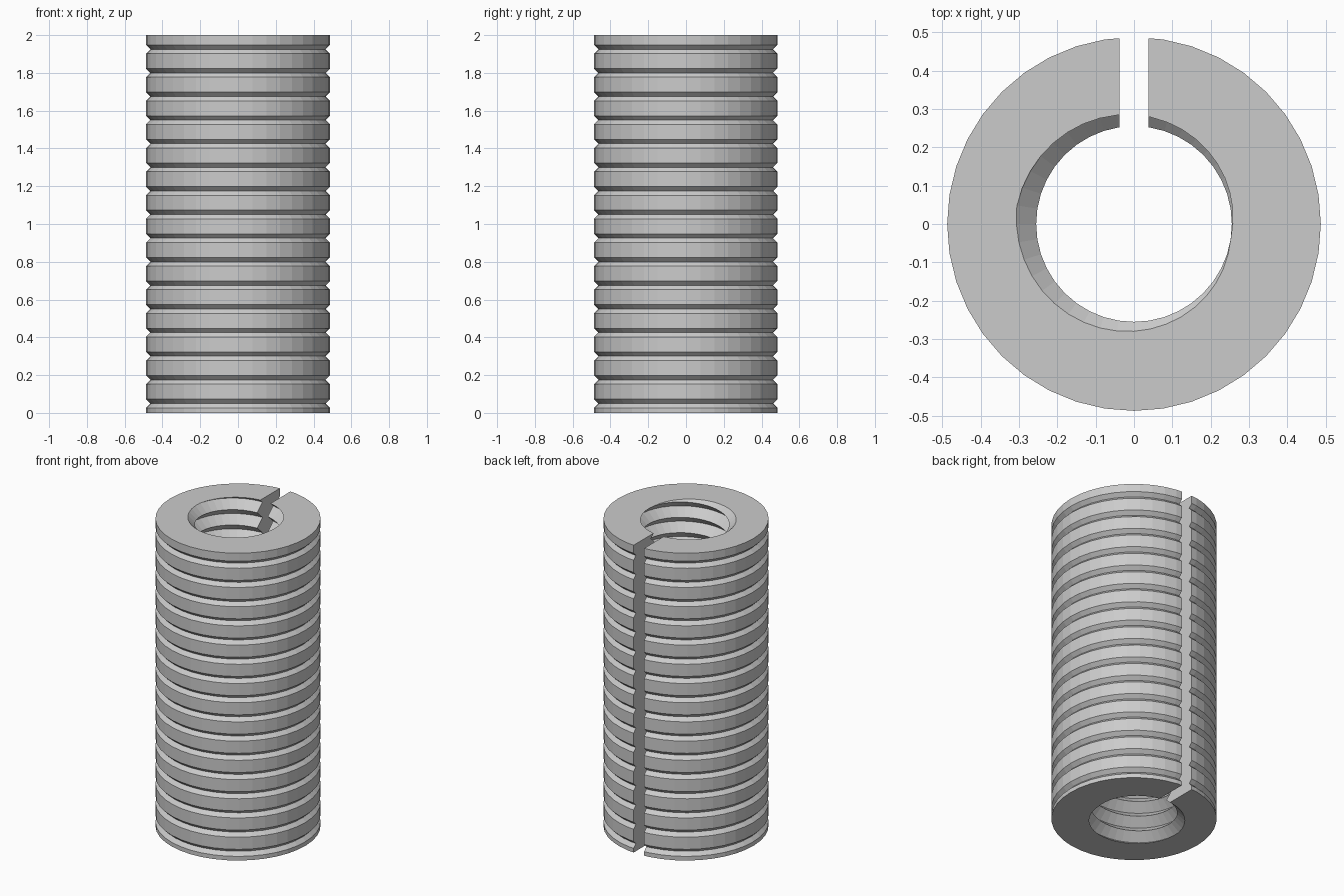
import bpy, bmesh
from math import sin, cos, radians, tau

if "Cube" in bpy.data.objects:
    bpy.data.objects.remove(bpy.data.objects["Cube"], do_unlink=True)

HEIGHT, OUTER, SIDES = 2.0, 0.487, 40
GROOVE_PITCH, GROOVE = 0.125, 0.023
PITCH, MINOR, MAJOR = 0.1, 0.255, 0.309
SLOT = 0.076


def ring(bm, radius, z):
    return [bm.verts.new((radius * cos(tau * i / SIDES), radius * sin(tau * i / SIDES), z))
            for i in range(SIDES)]


def finish(bm, name):
    bmesh.ops.recalc_face_normals(bm, faces=bm.faces)
    mesh = bpy.data.meshes.new(name)
    bm.to_mesh(mesh)
    bm.free()
    obj = bpy.data.objects.new(name, mesh)
    bpy.context.collection.objects.link(obj)
    return obj


# Sleeve body: lathed outline with evenly spaced V grooves
profile = [(OUTER, 0)]
for i in range(16):
    z = 0.05 + i * GROOVE_PITCH
    profile += [(OUTER, z - GROOVE), (OUTER - GROOVE, z), (OUTER, z + GROOVE)]
profile.append((OUTER, HEIGHT))

bm = bmesh.new()
rings = [ring(bm, r, z) for r, z in profile]
for low, high in zip(rings, rings[1:]):
    for i in range(SIDES):
        j = (i + 1) % SIDES
        bm.faces.new((low[i], low[j], high[j], high[i]))
bm.faces.new(rings[0])
bm.faces.new(rings[-1])
sleeve = finish(bm, "threaded_sleeve")

# Bore cutter: helical V thread, right-handed, longer than the sleeve
bm = bmesh.new()
turns = int(HEIGHT / PITCH) + 6
start = HEIGHT - (turns - 3) * PITCH - PITCH * 172 / 360
rows = 2 * turns
grid = [[bm.verts.new((r * cos(tau * i / SIDES), r * sin(tau * i / SIDES),
                       start + PITCH * (k / 2 + i / SIDES)))
         for k in range(rows) for r in [MAJOR if k % 2 == 0 else MINOR]]
        for i in range(SIDES)]
for i in range(SIDES):
    last = i == SIDES - 1
    step = 2 if last else 0          # the seam joins one full turn higher
    here, there = grid[i], grid[(i + 1) % SIDES]
    for k in range(rows - 1 - step):
        bm.faces.new((here[k], there[k + step], there[k + 1 + step], here[k + 1]))
# Close both ends with fans
for end, z in ((0, start - PITCH), (rows - 1, start + (turns + 2) * PITCH)):
    centre = bm.verts.new((0, 0, z))
    for e in [e for e in bm.edges if e.is_boundary]:
        if centre not in e.verts and (e.verts[0].co.z < HEIGHT / 2) == (end == 0):
            bm.faces.new((e.verts[0], e.verts[1], centre))
bore = finish(bm, "bore_cutter")

# Slot cutter: full-length gap through the back wall
bm = bmesh.new()
bmesh.ops.create_cube(bm, size=1)
for v in bm.verts:
    v.co = (v.co.x * SLOT, v.co.y + 0.5, v.co.z * 3 + 1)
slot = finish(bm, "slot_cutter")

bpy.context.view_layer.objects.active = sleeve
for cutter in (bore, slot):
    cutter.hide_render = True
    mod = sleeve.modifiers.new(cutter.name, 'BOOLEAN')
    mod.operation = 'DIFFERENCE'
    mod.solver = 'EXACT'
    mod.object = cutter
    bpy.ops.object.modifier_apply(modifier=mod.name)
    bpy.data.objects.remove(cutter, do_unlink=True)

# Plain grey finish
grey = bpy.data.materials.new("plain_grey")
grey.use_nodes = True
colour = (0.6, 0.6, 0.6, 1)
grey.diffuse_color = colour
grey.node_tree.nodes["Principled BSDF"].inputs["Base Color"].default_value = colour
sleeve.data.materials.clear()
sleeve.data.materials.append(grey)
for p in sleeve.data.polygons:
    p.material_index = 0
    p.use_smooth = False
